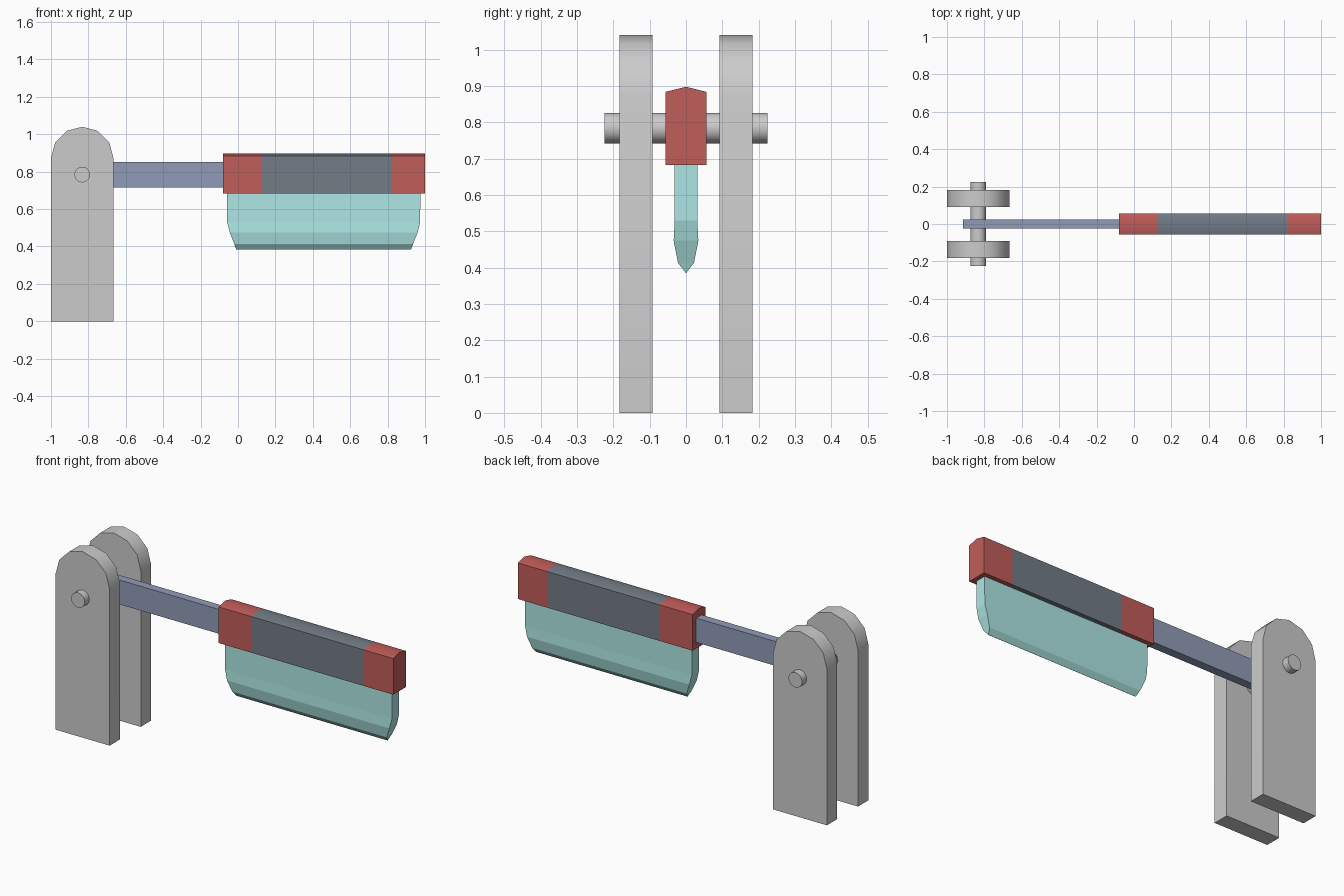
import bpy, bmesh
from math import sin, cos, pi, radians

if "Cube" in bpy.data.objects:
    bpy.data.objects.remove(bpy.data.objects["Cube"])


def paint(ob, name, rgb):
    mat = bpy.data.materials.get(name) or bpy.data.materials.new(name)
    mat.diffuse_color = (*rgb, 1)
    mat.use_nodes = True
    mat.node_tree.nodes["Principled BSDF"].inputs["Base Color"].default_value = mat.diffuse_color
    ob.data.materials.append(mat)


def loft(name, rings, smooth=None):
    """Skin a list of equal-length closed rings and cap both ends."""
    bm = bmesh.new()
    loops = [[bm.verts.new(p) for p in ring] for ring in rings]
    n = len(loops[0])
    for a, b in zip(loops, loops[1:]):
        for i in range(n):
            j = (i + 1) % n
            bm.faces.new((a[i], a[j], b[j], b[i]))
    bm.faces.new(loops[0])
    bm.faces.new(loops[-1])
    bmesh.ops.recalc_face_normals(bm, faces=bm.faces)
    me = bpy.data.meshes.new(name)
    bm.to_mesh(me)
    bm.free()
    ob = bpy.data.objects.new(name, me)
    bpy.context.collection.objects.link(ob)
    if smooth:
        bpy.context.view_layer.objects.active = ob
        ob.select_set(True)
        bpy.ops.object.shade_smooth_by_angle(angle=radians(smooth))
        ob.select_set(False)
    return ob


RED = ("red", (0.53, 0.11, 0.10))
SLATE = ("slate", (0.17, 0.20, 0.24))
STEEL = ("blue_steel", (0.28, 0.33, 0.47))
TEAL = ("teal", (0.42, 0.80, 0.78))

# Round-topped support posts
px, pr, pz = -0.833, 0.167, 0.873
arch = [(px + pr, 0), *[(px + pr * cos(i * pi / 6), pz + pr * sin(i * pi / 6))
                        for i in range(7)], (px - pr, 0)]
for side, s in (("front", -1), ("back", 1)):
    loft(side + "_post", [[(x, s * y, z) for x, z in arch] for y in (0.092, 0.183)], 35)

# Pivot pin through the posts
loft("pivot_pin", [[(px + 0.042 * cos(i * pi / 8), y, 0.784 + 0.042 * sin(i * pi / 8))
                    for i in range(16)] for y in (-0.224, 0.224)], 35)

# Swing arm
arm = [(-0.024, 0.716), (0.024, 0.716), (0.024, 0.852), (-0.024, 0.852)]
paint(loft("swing_arm", [[(x, y, z) for y, z in arm] for x in (-0.915, -0.07)]), *STEEL)

# Ridge-topped blade holder in three sections
holder = [(-0.056, 0.682), (0.056, 0.682), (0.056, 0.884), (0, 0.898), (-0.056, 0.884)]
for name, x0, x1, colour in (("inner_clamp", -0.08, 0.122, RED),
                             ("holder_body", 0.122, 0.82, SLATE),
                             ("outer_clamp", 0.82, 1.0, RED)):
    paint(loft(name, [[(x, y, z) for y, z in holder] for x in (x0, x1)], 35), *colour)

# Blade: stacked sections (z, half thickness, half length) closing to a sharp edge
sections = [(0.70, 0.031, 0.517), (0.53, 0.031, 0.516), (0.474, 0.034, 0.502),
            (0.413, 0.022, 0.478), (0.385, 0.0005, 0.468)]
cx = 0.458
paint(loft("blade", [[(cx - l, -t, z), (cx + l, -t, z), (cx + l, t, z), (cx - l, t, z)]
                     for z, t, l in sections]), *TEAL)
